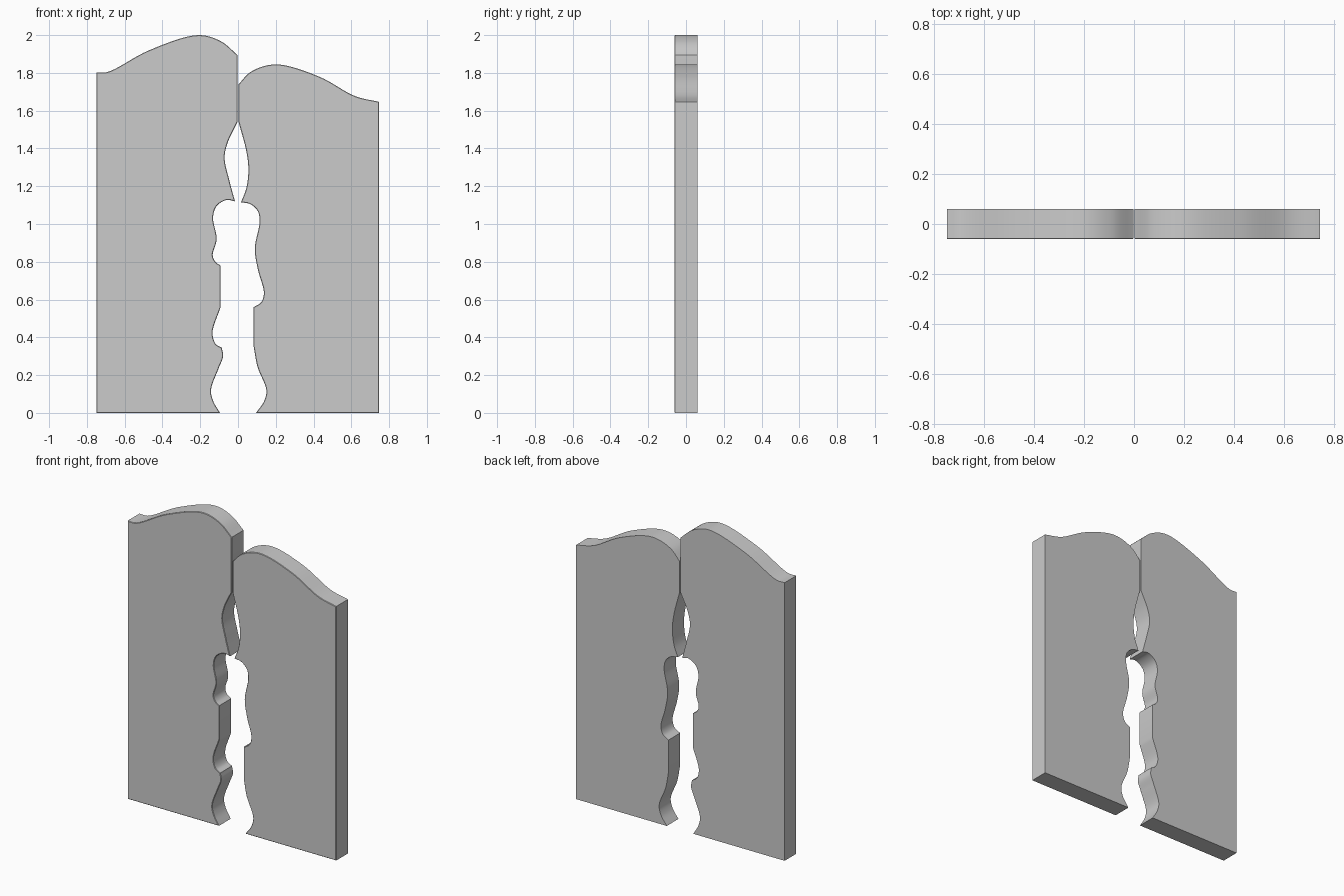
import bpy, bmesh
from mathutils import Vector

if "Cube" in bpy.data.objects:
    bpy.data.objects.remove(bpy.data.objects["Cube"])

HALF = 0.061      # half the board thickness
STEPS = 8         # samples per curve span


def smooth_run(points):
    """Catmull-Rom curve through the points, leaving out the last one."""
    p = [Vector(q) for q in points]
    if len(p) == 2:
        return p[:1]
    p = [2 * p[0] - p[1]] + p + [2 * p[-1] - p[-2]]
    out = []
    for a, b, c, d in zip(p, p[1:], p[2:], p[3:]):
        # non-uniform tangents keep unevenly spaced points from overshooting
        ab, bc, cd = [(v - u).length ** 0.5 for u, v in ((a, b), (b, c), (c, d))]
        m1 = (c - b) + bc * ((b - a) / ab - (c - a) / (ab + bc))
        m2 = (c - b) + bc * ((d - c) / cd - (d - b) / (bc + cd))
        for i in range(STEPS):
            t = i / STEPS
            out.append((2*t**3 - 3*t**2 + 1) * b + (t**3 - 2*t**2 + t) * m1
                       + (3*t**2 - 2*t**3) * c + (t**3 - t**2) * m2)
    return out


def panel(name, runs):
    """Extrude a closed outline of smooth runs that meet at sharp corners."""
    outline = []
    for i, run in enumerate(runs):
        outline += smooth_run(run + [runs[(i + 1) % len(runs)][0]])
    bm = bmesh.new()
    face = bm.faces.new([bm.verts.new((q.x, -HALF, q.y)) for q in outline])
    front_edges = list(face.edges)
    ext = bmesh.ops.extrude_face_region(bm, geom=[face], use_keep_orig=True)
    moved = [g for g in ext["geom"] if isinstance(g, bmesh.types.BMVert)]
    bmesh.ops.translate(bm, verts=moved, vec=(0, 2 * HALF, 0))
    bmesh.ops.recalc_face_normals(bm, faces=bm.faces)
    # slim chamfer round the front face
    bmesh.ops.bevel(bm, geom=front_edges, offset=0.003, segments=1,
                    affect='EDGES', clamp_overlap=True)
    bmesh.ops.recalc_face_normals(bm, faces=bm.faces)
    mesh = bpy.data.meshes.new(name)
    bm.to_mesh(mesh)
    bm.free()
    obj = bpy.data.objects.new(name, mesh)
    bpy.context.collection.objects.link(obj)
    bpy.ops.object.select_all(action='DESELECT')
    bpy.context.view_layer.objects.active = obj
    obj.select_set(True)
    bpy.ops.object.shade_smooth_by_angle(angle=0.5)


# Left board: top wave, then down the carved inner edge
panel("left_board", [
    [(-0.75, 0)],
    [(-0.75, 1.803), (-0.69, 1.805), (-0.47, 1.92), (-0.21, 2.0), (-0.09, 1.967)],
    [(-0.003, 1.895)],
    [(-0.003, 1.54), (-0.055, 1.43), (-0.071, 1.35), (-0.047, 1.235)],
    [(-0.016, 1.12), (-0.06, 1.127), (-0.113, 1.095), (-0.132, 1.035),
     (-0.113, 0.92), (-0.134, 0.835), (-0.12, 0.80)],
    [(-0.092, 0.78)],
    [(-0.092, 0.56), (-0.135, 0.425), (-0.118, 0.365)],
    [(-0.086, 0.345), (-0.079, 0.30), (-0.103, 0.235), (-0.143, 0.12), (-0.13, 0.06)],
    [(-0.095, 0)],
])

# Right board: lower top wave and its own carved inner edge
panel("right_board", [
    [(0.746, 0)],
    [(0.746, 1.647), (0.62, 1.677), (0.43, 1.78), (0.20, 1.845), (0.07, 1.807)],
    [(0.003, 1.74)],
    [(0.003, 1.54), (0.043, 1.39), (0.055, 1.29), (0.044, 1.19)],
    [(0.016, 1.115), (0.065, 1.105), (0.105, 1.067), (0.114, 1.01),
     (0.089, 0.87), (0.105, 0.76), (0.137, 0.635), (0.122, 0.585)],
    [(0.083, 0.56)],
    [(0.083, 0.35), (0.103, 0.245), (0.15, 0.12), (0.137, 0.06)],
    [(0.095, 0)],
])
